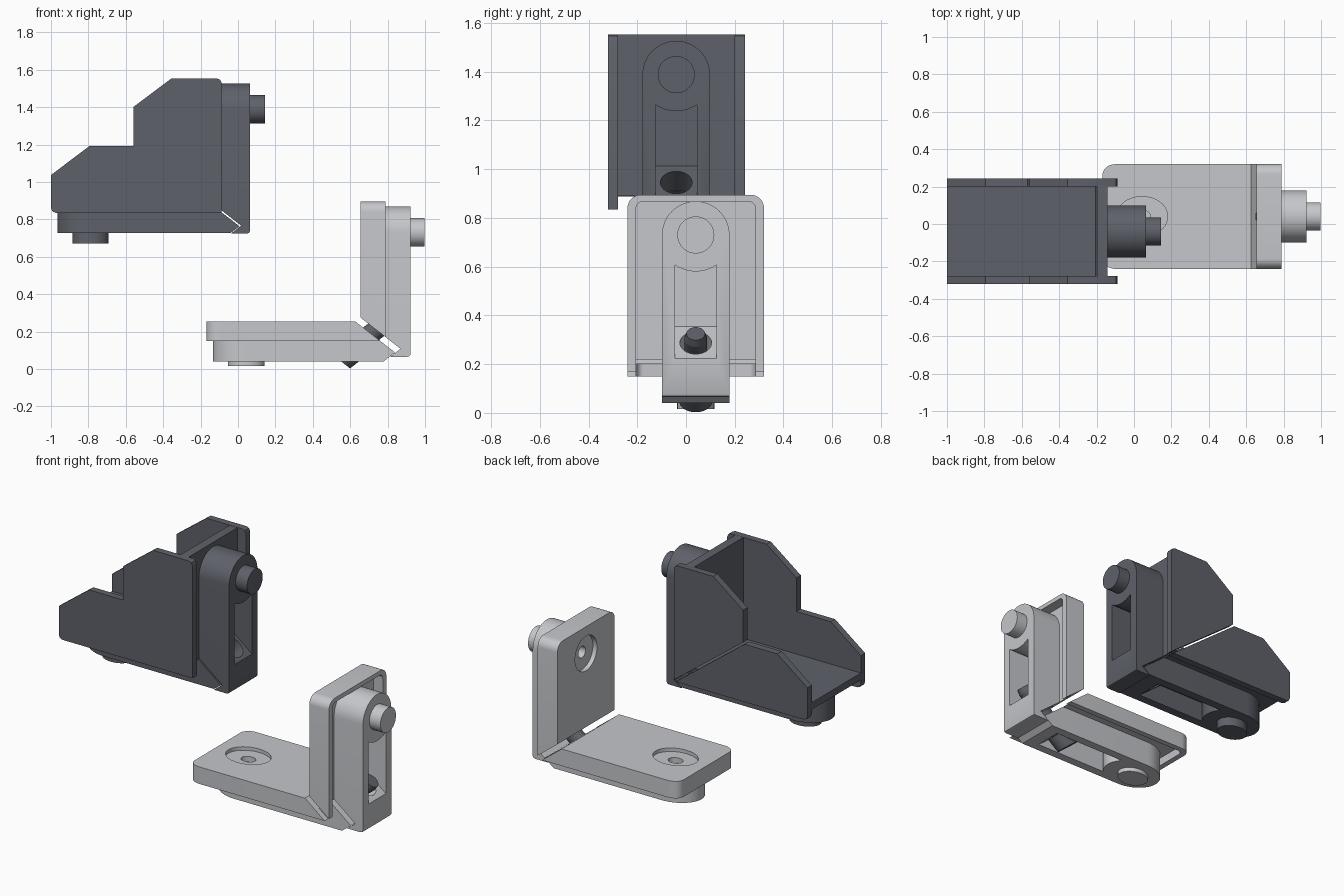
import bpy, bmesh, math
from mathutils import Matrix, Vector

if "Cube" in bpy.data.objects:
    bpy.data.objects.remove(bpy.data.objects["Cube"])

K = 1.28          # stretch along x
ARM = 0.1385      # half width of the arms
PIN_U = 0.165     # pin distance from the free end of a leg
made = []


def material(name, rgb):
    m = bpy.data.materials.new(name)
    m.use_nodes = True
    m.diffuse_color = (*rgb, 1)
    m.node_tree.nodes["Principled BSDF"].inputs["Base Color"].default_value = (*rgb, 1)
    return m


light = material("light grey", (0.56, 0.57, 0.595))
dark = material("dark grey", (0.112, 0.12, 0.142))


def to_object(bm, name):
    bmesh.ops.recalc_face_normals(bm, faces=bm.faces)
    me = bpy.data.meshes.new(name)
    bm.to_mesh(me)
    bm.free()
    ob = bpy.data.objects.new(name, me)
    bpy.context.scene.collection.objects.link(ob)
    return ob


def prism(name, pts, lo, hi, along):
    """Extrude a 2D outline along local y or z."""
    bm = bmesh.new()
    place = (lambda a, b, h: (a, h, b)) if along == "y" else (lambda a, b, h: (a, b, h))
    ends = [[bm.verts.new(place(a, b, h)) for a, b in pts] for h in (lo, hi)]
    for e in ends:
        bm.faces.new(e)
    for i in range(len(pts)):
        j = (i + 1) % len(pts)
        bm.faces.new((ends[0][i], ends[0][j], ends[1][j], ends[1][i]))
    return to_object(bm, name)


def rod(name, a, b, r1, r2):
    """Round rod between two points."""
    a, b = Vector(a), Vector(b)
    d = b - a
    mat = Matrix.Translation((a + b) / 2) @ d.to_track_quat("Z", "Y").to_matrix().to_4x4()
    bm = bmesh.new()
    bmesh.ops.create_cone(bm, cap_ends=True, segments=40, radius1=r1, radius2=r2,
                          depth=d.length, matrix=mat)
    return to_object(bm, name)


def disc(name, r, v0, v1):
    return rod(name, (PIN_U, 0, v0), (PIN_U, 0, v1), r, r)


def arc(cu, cw, r, start, end, n):
    return [(cu + r * math.cos(t), cw + r * math.sin(t))
            for t in (math.radians(start + (end - start) * i / n) for i in range(n + 1))]


def boolean(ob, tool, op="DIFFERENCE"):
    mod = ob.modifiers.new("cut", "BOOLEAN")
    mod.operation, mod.object, mod.solver = op, tool, "EXACT"
    dg = bpy.context.evaluated_depsgraph_get()
    dg.update()
    me = bpy.data.meshes.new_from_object(ob.evaluated_get(dg))
    ob.modifiers.clear()
    ob.data = me
    bpy.data.objects.remove(tool)


def finish(ob, mat, matrix=None):
    if matrix is not None:
        ob.data.transform(matrix)
        if matrix.determinant() < 0:
            ob.data.flip_normals()
    ob.data.materials.clear()
    ob.data.materials.append(mat)
    made.append(ob)


def rounded_plate(name, u0, half, r, v0, v1):
    pts = arc(u0 + r, half - r, r, 90, 180, 8) + arc(u0 + r, r - half, r, 180, 270, 8)
    return prism(name, pts + [(0.9, -half), (0.9, half)], v0, v1, "z")


def bolt_hole():
    return rod("hole_cutter", (0.5775, 0, 0.1745), (0.76, 0, -0.008), 0.065, 0.065)


def leg(name, mat, matrix, tip, outer, pin_top, thick, floor, half, radius):
    """One leg: local x runs from the free end to the corner, z points outward."""
    # plate, trimmed to the mitre
    plate = rounded_plate(name + "_plate", 0, half, radius, 0, thick)
    if floor < thick:
        boolean(plate, rounded_plate("recess", 0.027, half - 0.035, 0.03, floor, 0.3))
    mitre = [(-0.1, -0.1), (0.52, -0.1), (0.82, 0.2), (-0.1, 0.2)]
    boolean(plate, prism("trim", mitre, -1, 1, "y"), "INTERSECT")
    boolean(plate, bolt_hole())
    if floor < thick:
        boolean(plate, disc("counterbore", 0.107, -0.1, 0.022))
        boolean(plate, disc("screw_hole", 0.035, -0.1, 0.2))
    finish(plate, mat, matrix)

    # arm with round end and hooked tip
    side = [(0, floor), (0.62 + floor, floor)] + tip + [(0, outer)]
    arm = prism(name + "_arm", side, -0.3, 0.3, "y")
    stadium = arc(PIN_U, 0, ARM, 90, 270, 24) + [(1, -ARM), (1, ARM)]
    boolean(arm, prism("stadium", stadium, -0.2, 0.5, "z"), "INTERSECT")
    # slot with a sloped seat for the bolt
    slot = prism("slot", [(0.2, 0.077), (0.54, 0.077), (0.763, 0.3), (0.2, 0.3)],
                 -0.085, 0.085, "y")
    boolean(slot, disc("boss", 0.15, -0.1, 0.5))
    boolean(arm, slot)
    boolean(arm, bolt_hole())
    finish(arm, mat, matrix)
    finish(disc(name + "_pin", 0.076, outer - 0.01, pin_top), mat, matrix)


def lying(x, y, z):
    return Matrix(((K, 0, 0, x), (0, 1, 0, y), (0, 0, -1, z), (0, 0, 0, 1)))


def standing(x, y, z):
    return Matrix(((0, 0, K, x), (0, 1, 0, y), (-1, 0, 0, z), (0, 0, 0, 1)))


def tongue(outer):
    return [(0.787, 0.167), (0.954 - outer, outer)]


def hook(outer):
    return [(0.787, 0.167), (0.83, 0.124), (0.83, outer - 0.014),
            (0.826, outer - 0.004), (0.816, outer)]


# light open bracket
leg("light_lower", light, lying(-0.168, 0.04, 0.255), tongue(0.214), 0.214, 0.24,
    0.105, 0.055, 0.28, 0.055)
leg("light_upright", light, standing(0.655, 0.04, 0.895), hook(0.209), 0.209, 0.268,
    0.105, 0.055, 0.28, 0.055)

# dark closed bracket
leg("dark_lower", dark, lying(-1, -0.04, 0.93), tongue(0.202), 0.202, 0.258,
    0.043, 0.043, 0.245, 0.01)
leg("dark_upright", dark, standing(-0.197, -0.04, 1.553), hook(0.204), 0.204, 0.266,
    0.043, 0.043, 0.245, 0.01)

# dark side walls: one whole, one split along the mitre
lower = [(-0.975, 0.835), (-0.992, 0.842), (-1, 0.86), (-1, 1.037), (-0.794, 1.192)]
upper = [(-0.56, 1.4), (-0.356, 1.553), (-0.112, 1.553), (-0.095, 1.546), (-0.087, 1.528)]
front = lower + [(-0.56, 1.192)] + upper + [(-0.087, 0.835)]
finish(prism("front_wall", front, -0.32, -0.278, "y"), dark)
finish(prism("back_wall_lower", lower + [(-0.57, 1.192), (-0.1, 0.835)], 0.2, 0.243, "y"), dark)
finish(prism("back_wall_upper", [(-0.56, 1.2)] + upper + [(-0.087, 0.842)], 0.2, 0.243, "y"), dark)

# diagonal bolt through the light bracket
start, end = Vector((0.536 / K, 0.04, 0.0525)), Vector((0.888 / K, 0.04, 0.325))
axis = (end - start).normalized()
neck, shoulder = start + axis * 0.08, end - axis * 0.03
stretch = Matrix.Diagonal((K, 1, 1, 1))
finish(rod("bolt_head", start, neck, 0.07, 0.07), dark, stretch)
finish(rod("bolt_shaft", neck, shoulder, 0.047, 0.047), dark, stretch)
finish(rod("bolt_tip", shoulder, end, 0.047, 0.038), dark, stretch)

# smooth round surfaces, keep edges sharp
bpy.ops.object.select_all(action="DESELECT")
for ob in made:
    ob.select_set(True)
bpy.context.view_layer.objects.active = made[0]
bpy.ops.object.shade_smooth_by_angle(angle=math.radians(30))
